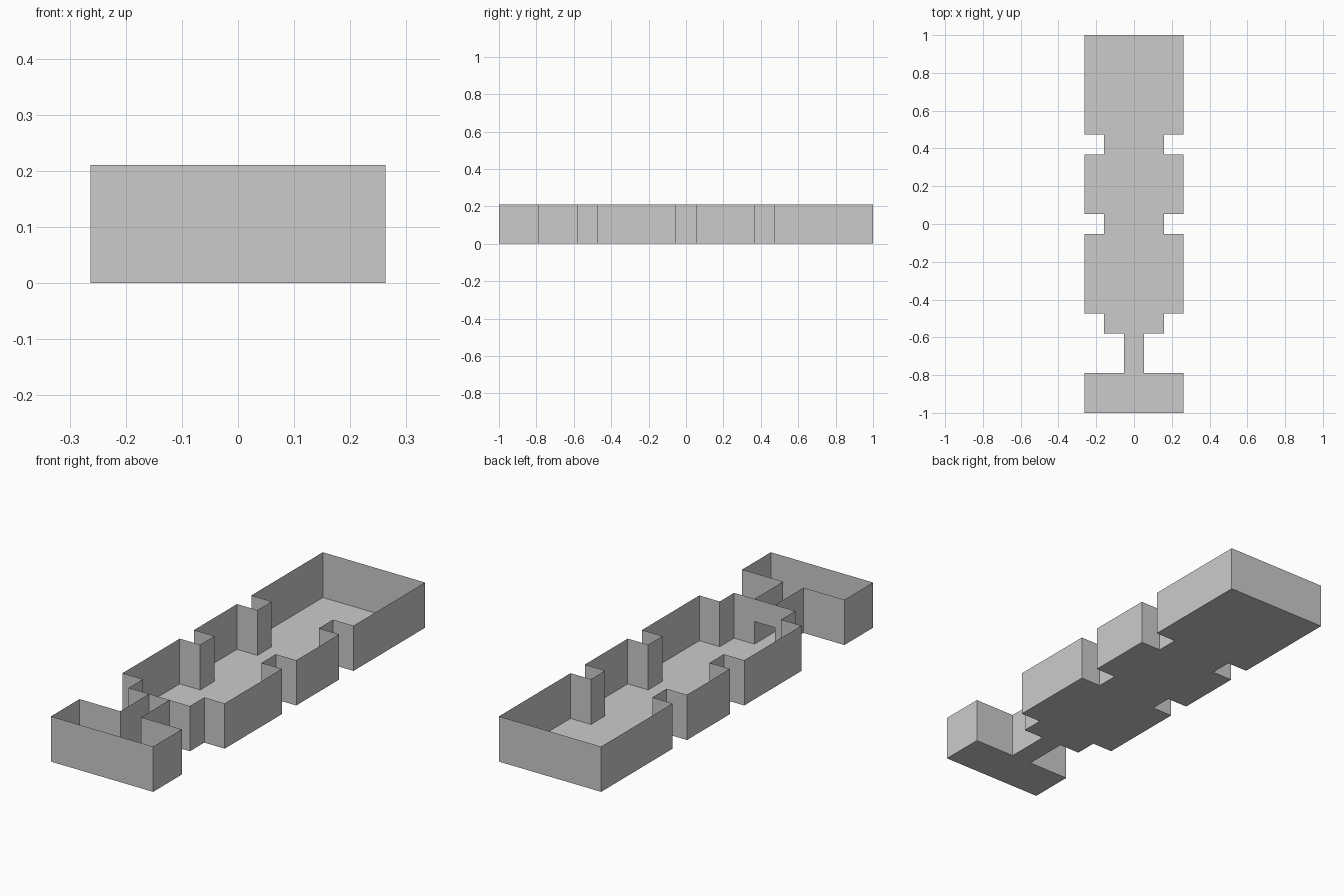
import bpy, bmesh

if "Cube" in bpy.data.objects:
    bpy.data.objects.remove(bpy.data.objects["Cube"])

U = 2 / 19          # grid unit of the floor plan
H = 2 * U           # wall height

def mesh_object(name, bm):
    mesh = bpy.data.meshes.new(name)
    bm.to_mesh(mesh)
    bm.free()
    obj = bpy.data.objects.new(name, mesh)
    bpy.context.collection.objects.link(obj)
    return obj

def quad(bm, *points):
    return bm.faces.new([bm.verts.new(p) for p in points])

# Rooms, necks and corridor from front to back: (half width, length) in units
SECTIONS = [(2.5, 2), (0.5, 2), (1.5, 1), (2.5, 4),
            (1.5, 1), (2.5, 3), (1.5, 1), (2.5, 5)]

# Right-hand outline of the plan
profile, y = [], -9.5
for half, length in SECTIONS:
    profile += [(half * U, y * U), (half * U, (y + length) * U)]
    y += length

# Floor: one rectangle per section
bm = bmesh.new()
for (x, y0), (_, y1) in zip(profile[::2], profile[1::2]):
    quad(bm, (-x, y0, 0), (x, y0, 0), (x, y1, 0), (-x, y1, 0))
mesh_object("floor", bm)

# Thin walls following the closed outline
outline = profile + [(-x, y) for x, y in reversed(profile)]
bm = bmesh.new()
low = [bm.verts.new((x, y, 0)) for x, y in outline]
high = [bm.verts.new((x, y, H)) for x, y in outline]
for i in range(len(outline)):
    j = (i + 1) % len(outline)
    bm.faces.new((low[i], low[j], high[j], high[i]))
mesh_object("outer_walls", bm)

# Wall panel above the doorway between corridor and hall
bm = bmesh.new()
yd, xd = -5.5 * U, 0.5 * U
quad(bm, (-xd, yd, U), (xd, yd, U), (xd, yd, H), (-xd, yd, H))
mesh_object("door_lintel", bm)
